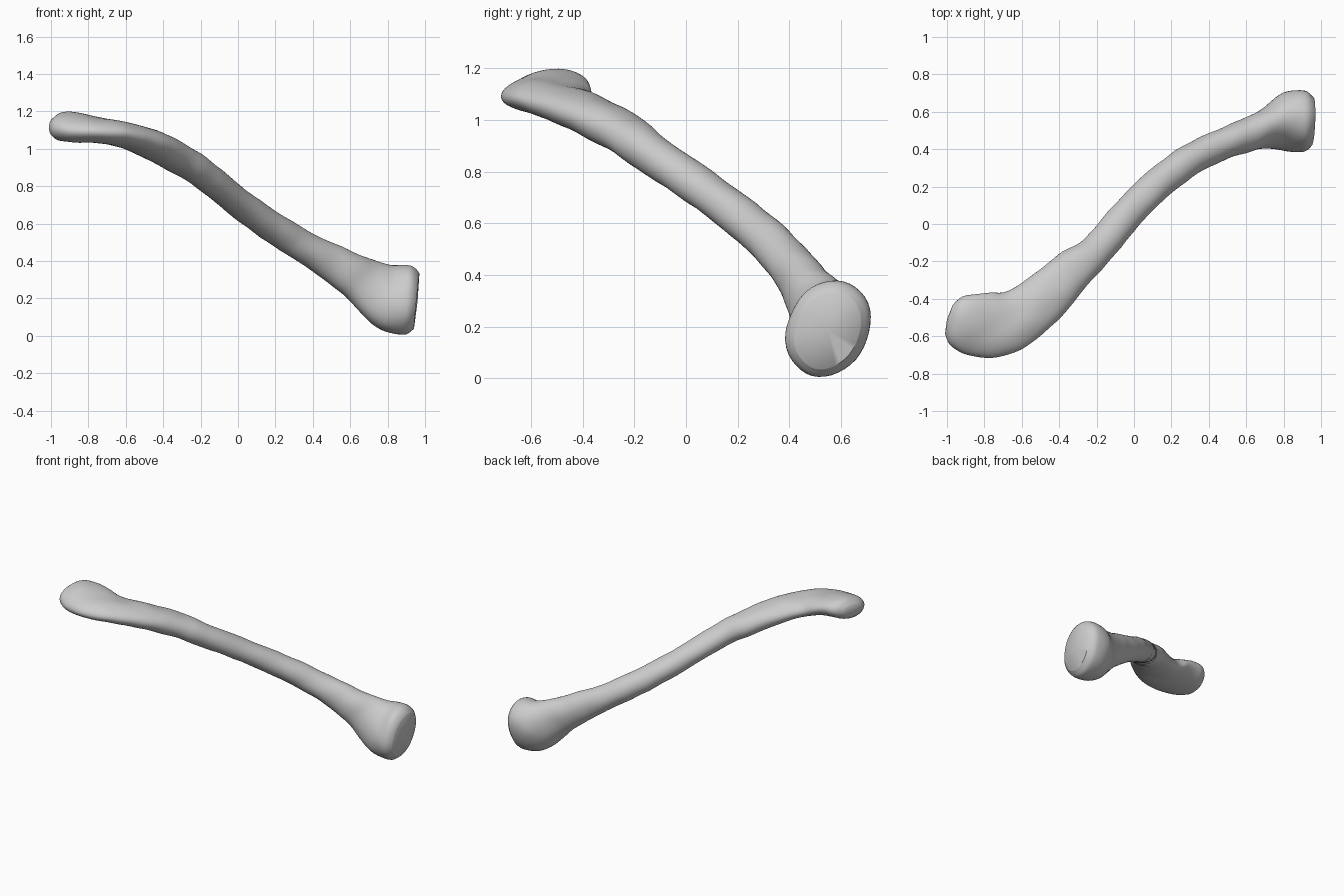
import bpy, bmesh, math
from mathutils import Vector, noise

if "Cube" in bpy.data.objects:
    bpy.data.objects.remove(bpy.data.objects["Cube"])

# Stations along the bone: x, y, z, half width, half height, roll in degrees
STATIONS = [
    (-.99, -.51, 1.12, .08, .045, -8),
    (-.95, -.52, 1.12, .135, .072, -8),
    (-.87, -.535, 1.115, .165, .077, -8),
    (-.75, -.54, 1.1, .175, .07, -4),
    (-.62, -.5, 1.075, .155, .068, 0),
    (-.48, -.395, 1.03, .135, .075, 0),
    (-.33, -.25, .955, .115, .08, 0),
    (-.2, -.14, .875, .09, .077, 0),
    (0, .09, .715, .087, .076, 0),
    (.2, .275, .57, .084, .08, 0),
    (.4, .395, .45, .084, .088, 0),
    (.6, .475, .335, .088, .115, 8),
    (.72, .515, .255, .105, .155, 16),
    (.82, .545, .205, .15, .19, 24),
    (.91, .55, .19, .155, .19, 26),
    (.955, .55, .185, .12, .155, 26),
]
RING, STEPS = 40, 6


def spline(a, b, c, d, t):
    """Smooth curve from b to c."""
    return 0.5 * (2 * b + (c - a) * t + (2 * a - 5 * b + 4 * c - d) * t * t
                  + (3 * b - a - 3 * c + d) * t ** 3)


def resample(rows):
    last, out = len(rows) - 1, []
    for i in range(last):
        near = [rows[max(0, min(last, i + k))] for k in (-1, 0, 1, 2)]
        for s in range(STEPS):
            out.append([spline(*v, s / STEPS) for v in zip(*near)])
    return out + [list(rows[-1])]


def loft(name, rows):
    rows = resample(rows)
    centres = [Vector(r[:3]) for r in rows]
    bm, rings = bmesh.new(), []
    for i, row in enumerate(rows):
        # Broad tangent keeps neighbouring sections from crossing
        tangent = (centres[min(i + 4, len(rows) - 1)] - centres[max(i - 4, 0)]).normalized()
        side = Vector((0, 0, 1)).cross(tangent).normalized()
        up = tangent.cross(side)
        roll = math.radians(row[5])
        across = side * math.cos(roll) - up * math.sin(roll)
        along = up * math.cos(roll) + side * math.sin(roll)
        ring = []
        for k in range(RING):
            a = math.tau * k / RING
            p = centres[i] + across * row[3] * math.cos(a) + along * row[4] * math.sin(a)
            # Slight natural unevenness
            p += (p - centres[i]).normalized() * noise.noise(p * 9) * .006
            ring.append(bm.verts.new(p))
        rings.append(ring)
    for r, s in zip(rings, rings[1:]):
        for k in range(RING):
            n = (k + 1) % RING
            bm.faces.new((r[k], r[n], s[n], s[k]))
    # Gently domed end caps
    for ring, tip in ((rings[0], centres[0] - Vector((.01, 0, 0))),
                      (rings[-1], centres[-1] + Vector((.005, 0, 0)))):
        pole = bm.verts.new(tip)
        for k in range(RING):
            bm.faces.new((ring[k], ring[(k + 1) % RING], pole))
    bmesh.ops.recalc_face_normals(bm, faces=bm.faces)
    mesh = bpy.data.meshes.new(name)
    bm.to_mesh(mesh)
    bm.free()
    obj = bpy.data.objects.new(name, mesh)
    bpy.context.collection.objects.link(obj)
    return obj


bone = loft("collar_bone", STATIONS)

# Plain grey bone colour
grey = bpy.data.materials.new("bone_grey")
grey.use_nodes = True
colour = (.6, .6, .6, 1)
grey.diffuse_color = colour
grey.node_tree.nodes["Principled BSDF"].inputs["Base Color"].default_value = colour
bone.data.materials.append(grey)

bpy.context.view_layer.objects.active = bone
bone.select_set(True)
bpy.ops.object.shade_smooth_by_angle(angle=math.radians(50))
